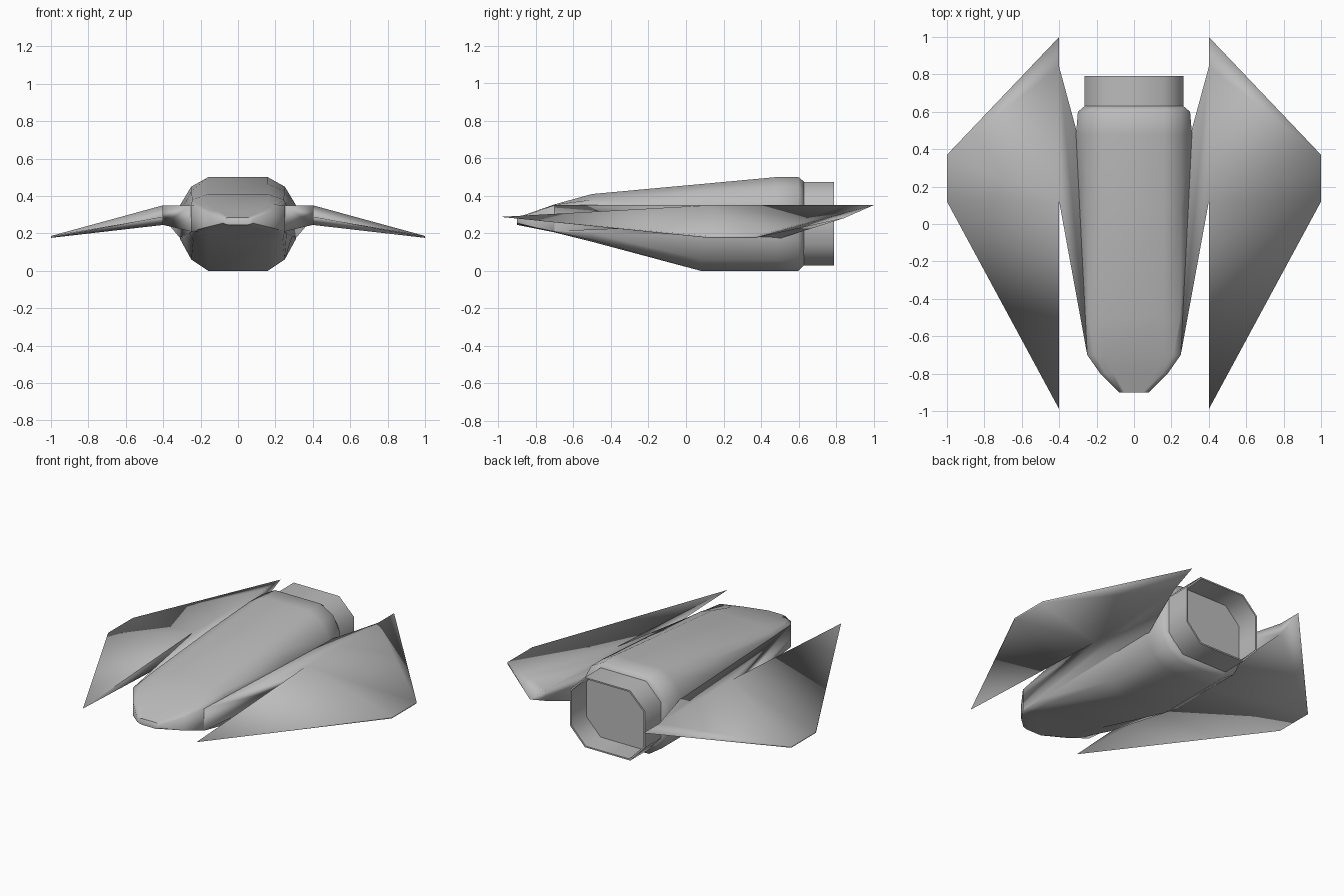
import bpy
import bmesh
import math

default_cube = bpy.data.objects.get("Cube")
if default_cube:
    bpy.data.objects.remove(default_cube, do_unlink=True)

# Single painted metal colour
grey = bpy.data.materials.new("hull grey")
grey.use_nodes = True
grey.diffuse_color = (0.5, 0.5, 0.5, 1)
grey.node_tree.nodes["Principled BSDF"].inputs["Base Color"].default_value = grey.diffuse_color


def finish(name, mesh_data, smooth_angle):
    """Turn a bmesh into a smooth shaded object."""
    bmesh.ops.recalc_face_normals(mesh_data, faces=mesh_data.faces)
    mesh = bpy.data.meshes.new(name)
    mesh_data.to_mesh(mesh)
    mesh_data.free()
    mesh.materials.append(grey)
    part = bpy.data.objects.new(name, mesh)
    bpy.context.collection.objects.link(part)
    bpy.ops.object.select_all(action="DESELECT")
    part.select_set(True)
    bpy.context.view_layer.objects.active = part
    bpy.ops.object.shade_smooth_by_angle(angle=math.radians(smooth_angle))
    return part


def loft(name, sections, smooth_angle, cap_start=True, cap_end=True):
    """Skin mirrored half sections, each given as (y, [(x, z), ...])."""
    bm = bmesh.new()
    rings = []
    for y, half in sections:
        outline = half + [(-x, z) for x, z in reversed(half)]
        rings.append([bm.verts.new((x, y, z)) for x, z in outline])
    count = len(rings[0])
    for near, far in zip(rings, rings[1:]):
        for i in range(count):
            j = (i + 1) % count
            bm.faces.new((near[i], near[j], far[j], far[i]))
    if cap_start:
        bm.faces.new(rings[0])
    if cap_end:
        bm.faces.new(rings[-1])
    return finish(name, bm, smooth_angle)


def hull_half(top, shoulder, side, low, bottom_x, bottom_z):
    """Half outline: roof edge, shoulder, upright side, lower side, keel edge."""
    return [top, shoulder, (side, 0.35), (side, low[0]), low[1], (bottom_x, bottom_z)]


# Main hull, from blunt nose to tail
nose = [(0.05, 0.285), (0.07, 0.28), (0.08, 0.275), (0.08, 0.255), (0.07, 0.25), (0.05, 0.245)]
cheek = [(0.11, 0.32), (0.15, 0.32), (0.18, 0.315), (0.18, 0.23), (0.15, 0.225), (0.11, 0.225)]
brow = [(0.16, 0.355), (0.21, 0.353), (0.25, 0.35), (0.25, 0.21), (0.21, 0.207), (0.16, 0.205)]
body = hull_half((0.16, 0.5), (0.25, 0.45), 0.31, (0.17, (0.25, 0.06)), 0.16, 0)
tail = hull_half((0.16, 0.5), (0.25, 0.45), 0.3, (0.16, (0.25, 0.06)), 0.16, 0)
collar = [(0.16, 0.475), (0.21, 0.425), (0.265, 0.37), (0.265, 0.14), (0.21, 0.085), (0.16, 0.03)]
loft("hull", [
    (-0.9, nose),
    (-0.8, cheek),
    (-0.7, brow),
    (-0.5, hull_half((0.16, 0.41), (0.245, 0.38), 0.26, (0.2, (0.24, 0.165)), 0.16, 0.155)),
    (0.08, hull_half((0.16, 0.463), (0.25, 0.425), 0.29, (0.185, (0.25, 0.06)), 0.16, 0)),
    (0.48, body),
    (0.6, tail),
    (0.63, collar),
], 60)

# Hollow octagonal engine nozzle
octagon = [collar[0], collar[2], collar[3], collar[5]]
inner = [(x * 0.96, 0.2525 + (z - 0.2525) * 0.96) for x, z in octagon]
loft("engine_nozzle", [(0.62, octagon), (0.79, octagon), (0.79, inner), (0.64, inner)], 50)

# Swept wing with its root blending into the hull side
points = {
    "front_tip": (0.4, -0.99, 0.288), "rear_tip": (0.4, 1, 0.35),
    "front_top": (0.4, 0.12, 0.35), "front_low": (0.4, 0.12, 0.245),
    "rear_top": (0.4, 0.84, 0.35), "rear_low": (0.4, 0.84, 0.28),
    "out_front_top": (1, 0.12, 0.186), "out_front_low": (1, 0.12, 0.176),
    "out_rear_top": (1, 0.37, 0.186), "out_rear_low": (1, 0.37, 0.176),
    "root_front_top": (0.25, -0.7, 0.35), "root_front_low": (0.25, -0.7, 0.21),
    "root_rear_top": (0.305, 0.49, 0.35), "root_rear_low": (0.305, 0.49, 0.17),
}
faces = [
    "front_top rear_top out_rear_top out_front_top",
    "front_low rear_low out_rear_low out_front_low",
    "front_tip front_top out_front_top",
    "front_tip front_low out_front_low",
    "front_tip out_front_top out_front_low",
    "front_tip front_top front_low",
    "rear_tip rear_top out_rear_top",
    "rear_tip rear_low out_rear_low",
    "rear_tip out_rear_top out_rear_low",
    "rear_tip rear_top rear_low",
    "out_front_top out_rear_top out_rear_low out_front_low",
    "root_front_top front_top rear_top root_rear_top",
    "root_front_low front_low rear_low root_rear_low",
    "root_front_top front_top front_low root_front_low",
    "root_rear_top rear_top rear_low root_rear_low",
    "root_front_top root_front_low root_rear_low root_rear_top",
]
for name, side in (("left_wing", 1), ("right_wing", -1)):
    bm = bmesh.new()
    corners = {key: bm.verts.new((side * x, y, z)) for key, (x, y, z) in points.items()}
    for face in faces:
        bm.faces.new([corners[key] for key in face.split()])
    finish(name, bm, 100)
